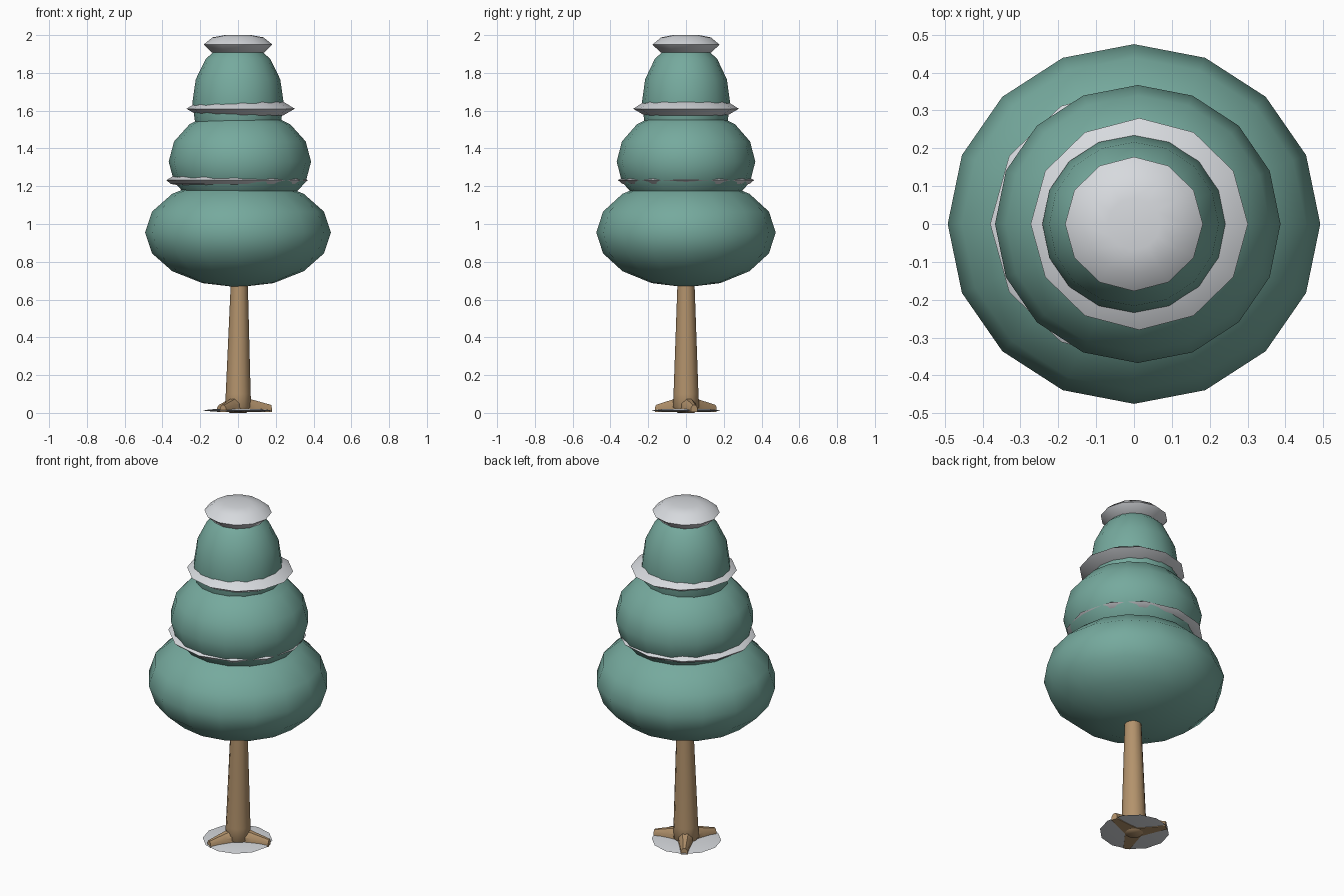
import bpy, bmesh, math
from mathutils import Matrix, Vector

cube = bpy.data.objects.get("Cube")
if cube:
    bpy.data.objects.remove(cube, do_unlink=True)


def material(name, rgb):
    m = bpy.data.materials.new(name)
    m.use_nodes = True
    m.diffuse_color = (*rgb, 1)
    m.node_tree.nodes["Principled BSDF"].inputs["Base Color"].default_value = (*rgb, 1)
    return m


GREEN = material("foliage green", (0.18, 0.40, 0.34))
SNOW = material("snow white", (0.68, 0.70, 0.73))
BARK = material("bark brown", (0.45, 0.29, 0.15))


def finish(name, bm, mat, angle=60):
    bmesh.ops.recalc_face_normals(bm, faces=bm.faces)
    mesh = bpy.data.meshes.new(name)
    bm.to_mesh(mesh)
    bm.free()
    mesh.materials.append(mat)
    ob = bpy.data.objects.new(name, mesh)
    bpy.context.collection.objects.link(ob)
    bpy.ops.object.select_all(action='DESELECT')
    ob.select_set(True)
    bpy.context.view_layer.objects.active = ob
    bpy.ops.object.shade_smooth_by_angle(angle=math.radians(angle))
    return ob


def ball(name, center, radii):
    bm = bmesh.new()
    bmesh.ops.create_uvsphere(bm, u_segments=16, v_segments=8, radius=1)
    bmesh.ops.transform(bm, verts=bm.verts,
                        matrix=Matrix.Translation(center) @ Matrix.Diagonal((*radii, 1)))
    return finish(name, bm, GREEN)


def lathe(name, profile, mat, center=(0, 0), squash=1.0, sides=12, lean=0.0):
    """Stack rings of (radius, z), capped at both ends."""
    bm = bmesh.new()
    rings = []
    for r, z in profile:
        rings.append([bm.verts.new((center[0] + lean * z + r * math.cos(a),
                                    center[1] + squash * r * math.sin(a), z))
                      for a in (math.tau * i / sides for i in range(sides))])
    for low, high in zip(rings, rings[1:]):
        for i in range(sides):
            j = (i + 1) % sides
            bm.faces.new((low[i], low[j], high[j], high[i]))
    bm.faces.new(rings[0])
    bm.faces.new(rings[-1])
    return finish(name, bm, mat)


# Foliage tiers
ball("lower_foliage", (0, 0, 0.955), (0.492, 0.475, 0.29))
ball("middle_foliage", (0.01, 0, 1.33), (0.377, 0.367, 0.28))
ball("upper_foliage", (0, 0, 1.64), (0.242, 0.234, 0.33))

# Snow between the tiers and on the top
lathe("lower_snow", [(0.31, 1.205), (0.35, 1.212), (0.375, 1.232), (0.345, 1.25), (0.3, 1.255)],
      SNOW, center=(-0.005, 0), squash=0.96)
lathe("upper_snow", [(0.17, 1.565), (0.225, 1.575), (0.287, 1.61), (0.23, 1.645), (0.18, 1.655)],
      SNOW, center=(0.014, 0), squash=0.975)
lathe("snow_cap", [(0.08, 1.9), (0.138, 1.908), (0.182, 1.95), (0.135, 1.988), (0.07, 2.0)],
      SNOW, squash=0.975)
lathe("ground_snow", [(0.14, 0.008), (0.187, 0.013), (0.14, 0.019), (0.07, 0.021)],
      SNOW, center=(-0.003, 0))

# Trunk
lathe("trunk", [(0.045, 0.0), (0.07, 0.03), (0.066, 0.1), (0.056, 0.38), (0.044, 0.72)],
      BARK, lean=0.01)


# Roots: tapered wedges spreading from the trunk base
def root(name, angle, length):
    bm = bmesh.new()
    rings = []
    for t, half, top in ((0.02, 0.045, 0.085), (0.09, 0.032, 0.066), (length, 0.018, 0.042)):
        section = ((-half, 0.005), (half, 0.005), (half, top * 0.65),
                   (half * 0.4, top), (-half * 0.4, top), (-half, top * 0.65))
        rings.append([bm.verts.new(Vector((t, y, z))) for y, z in section])
    for a, b in zip(rings, rings[1:]):
        for i in range(len(a)):
            j = (i + 1) % len(a)
            bm.faces.new((a[i], a[j], b[j], b[i]))
    bm.faces.new(rings[0])
    bm.faces.new(rings[-1])
    bmesh.ops.rotate(bm, verts=bm.verts, matrix=Matrix.Rotation(math.radians(angle), 3, 'Z'))
    return finish(name, bm, BARK, 40)


for label, angle, length in (("left", 14, 0.18), ("back", 122, 0.18), ("front", 243, 0.175)):
    root(label + "_root", angle, length)
